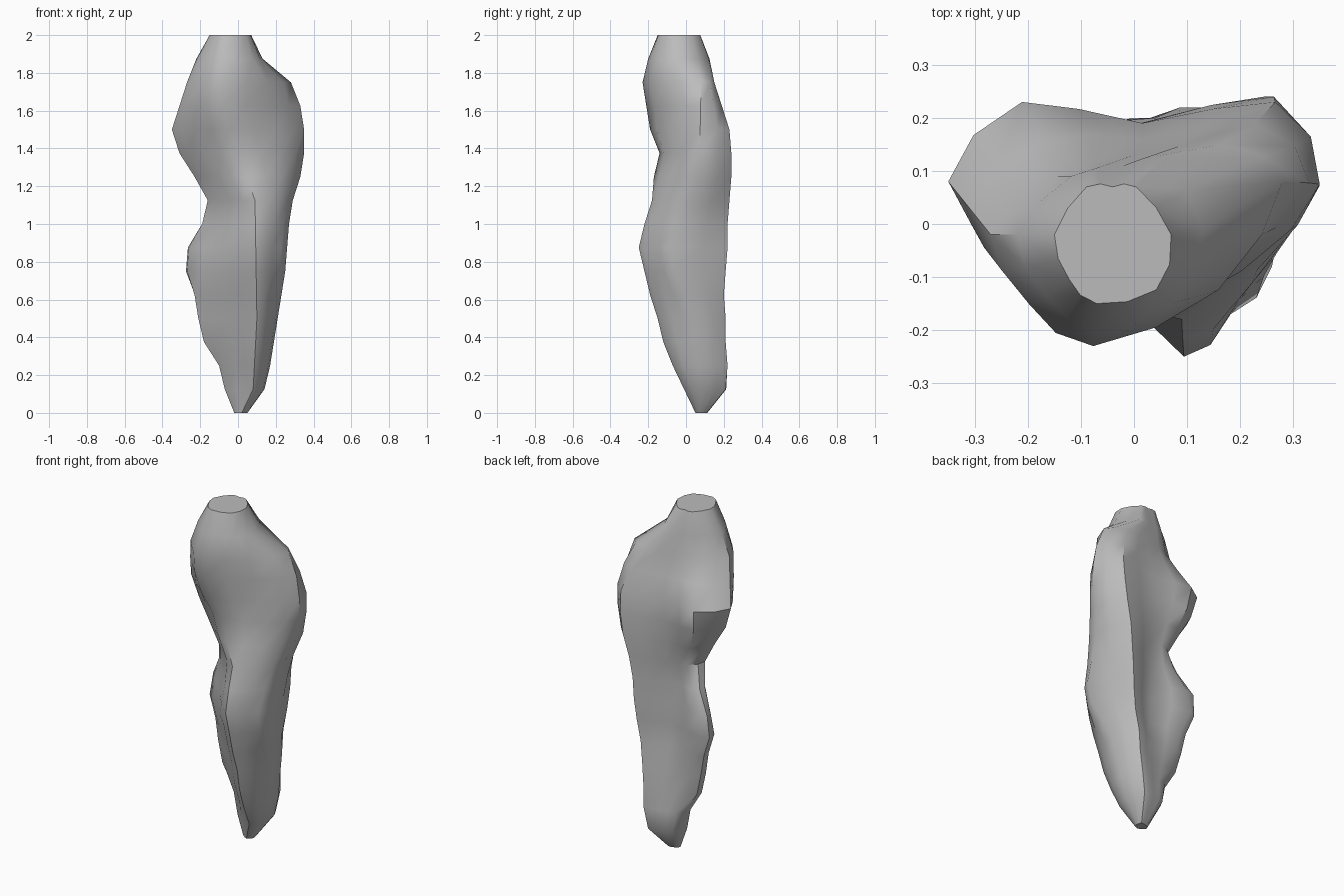
import bpy, bmesh, math
from mathutils import Vector

default = bpy.data.objects.get("Cube")
if default:
    bpy.data.objects.remove(default)

LEVELS = 16          # the body is lofted through evenly spaced layers
STEP = 2.0 / LEVELS

# Outer limits of each layer from the tip upward, in hundredths
right_edge = [-2, -7, -10, -18, -21, -23, -27, -26, -19, -16, -23, -31, -35, -31, -27, -22, -15]
left_edge = [5, 14, 17, 19, 21, 23, 25, 26, 27, 29, 33, 35, 35, 33, 28, 13, 7]
front_edge = [5, -1, -7, -12, -15, -19, -22, -25, -22, -18, -17, -14, -19, -21, -23, -20, -15]
back_edge = [11, 21, 22, 21, 21, 20, 21, 22, 22, 23, 24, 24, 23, 19, 15, 12, 7]

# Sparse keys as layer: value in hundredths, blended in between
ridge_x = {0: 2, 1: 8, 4: 10, 9: 9, 11: 0, 13: -8, 16: -7}
groove_x = {0: 2, 2: 4, 4: 1, 8: 0, 13: 2, 16: -4}
left_y = {0: 8, 1: 10, 4: 6, 6: -6, 7: -8, 10: 7, 14: 8, 15: -1, 16: -2}
right_y = {0: 8, 3: 11, 6: 12, 7: 14, 9: 5, 12: 8, 14: -2, 16: -2}
lobe_drop = {0: 1, 3: 5, 6: 1, 7: 3, 9: 9, 10: 6, 12: 0, 14: 6, 16: 0}
groove_depth = {0: 0, 4: 4, 6: 7, 8: 8, 12: 4, 14: 2, 16: 0}
left_lobe = {0: 65, 4: 65, 7: 72, 12: 75, 14: 60, 16: 40}
right_lobe = {0: 70, 4: 75, 6: 85, 7: 85, 9: 70, 12: 62, 16: 45}
front_left_fullness = {0: 30, 4: 26, 7: 6, 9: 32, 11: 30, 13: 18, 16: 60}
front_right_fullness = {0: 20, 3: 0, 8: 0, 10: 10, 14: 25, 16: 30}


def blend(keys, layer):
    """Linear value of sparse keys at a layer."""
    stops = sorted(keys)
    for low, high in zip(stops, stops[1:]):
        if low <= layer <= high:
            t = (layer - low) / (high - low)
            return (keys[low] * (1 - t) + keys[high] * t) / 100
    return keys[stops[-1]] / 100


def front_corner(front, side, fullness):
    """Point between the front ridge and a side, pushed toward the corner."""
    corner = Vector((side.x, front.y))
    return ((front + side) / 2).lerp(corner, fullness)


def rounded(points):
    """Closed smooth loop through the points, with one extra point per span."""
    loop, count = [], len(points)
    for i, p in enumerate(points):
        before, after, beyond = points[i - 1], points[(i + 1) % count], points[(i + 2) % count]
        loop += [p, (p + after) * 0.5625 - (before + beyond) * 0.0625]
    return loop


def cross_section(i):
    """Ridge in front, two lobes behind with a groove between them."""
    xr, xl, yf, yb = (edge[i] / 100 for edge in (right_edge, left_edge, front_edge, back_edge))
    front = Vector((blend(ridge_x, i), yf))
    left = Vector((xl, blend(left_y, i)))
    right = Vector((xr, blend(right_y, i)))
    groove = Vector((blend(groove_x, i), yb - blend(groove_depth, i)))
    back_left = Vector((groove.x + (xl - groove.x) * blend(left_lobe, i), yb))
    back_right = Vector((groove.x + (xr - groove.x) * blend(right_lobe, i), yb - blend(lobe_drop, i)))
    front_left = front_corner(front, left, blend(front_left_fullness, i))
    front_right = front_corner(front, right, blend(front_right_fullness, i))
    return rounded([front, front_left, left, back_left, groove, back_right, right, front_right])


# Plain stone colour
stone = bpy.data.materials.new("grey_stone")
stone.use_nodes = True
colour = (0.5, 0.5, 0.5, 1.0)
stone.diffuse_color = colour
stone.node_tree.nodes["Principled BSDF"].inputs["Base Color"].default_value = colour

# Loft the layers and close both ends with flat caps
bm = bmesh.new()
rings = [[bm.verts.new((p.x, p.y, i * STEP)) for p in cross_section(i)] for i in range(LEVELS + 1)]
for lower, upper in zip(rings, rings[1:]):
    for j in range(len(lower)):
        k = (j + 1) % len(lower)
        bm.faces.new((lower[j], lower[k], upper[k], upper[j]))
bm.faces.new(rings[0][::-1])
bm.faces.new(rings[-1])
bmesh.ops.recalc_face_normals(bm, faces=bm.faces)

mesh = bpy.data.meshes.new("rock_spike")
bm.to_mesh(mesh)
bm.free()
mesh.materials.append(stone)
rock = bpy.data.objects.new("rock_spike", mesh)
bpy.context.collection.objects.link(rock)

# Soft faces with crisp edges at the caps and hard ridges
bpy.ops.object.select_all(action="DESELECT")
rock.select_set(True)
bpy.context.view_layer.objects.active = rock
bpy.ops.object.shade_smooth_by_angle(angle=math.radians(40))
